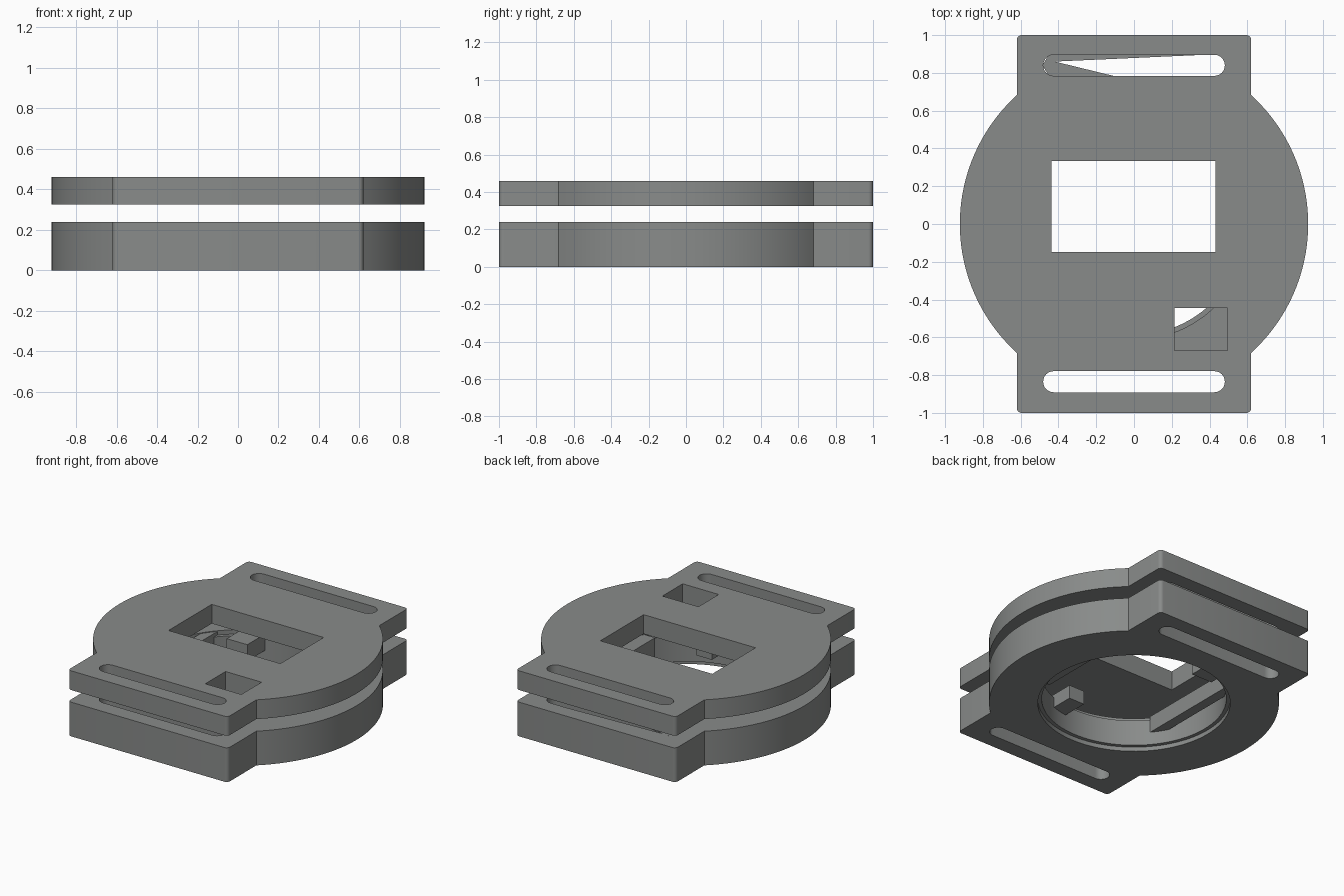
import bpy
import bmesh
from math import cos, sin, pi, asin, acos

if "Cube" in bpy.data.objects:
    bpy.data.objects.remove(bpy.data.objects["Cube"], do_unlink=True)

grey = bpy.data.materials.new("mid grey plastic")
grey.use_nodes = True
grey.diffuse_color = (0.25, 0.26, 0.255, 1)
grey.node_tree.nodes["Principled BSDF"].inputs["Base Color"].default_value = grey.diffuse_color


def arc(cx, cy, r, a, b, n):
    return [(cx + r * cos(a + (b - a) * i / n), cy + r * sin(a + (b - a) * i / n))
            for i in range(n + 1)]


def prism(name, points, z0, z1):
    """Extrude a flat outline between two heights."""
    bm = bmesh.new()
    face = bm.faces.new([bm.verts.new((x, y, z0)) for x, y in points])
    top = bmesh.ops.extrude_face_region(bm, geom=[face])["geom"]
    for v in top:
        if isinstance(v, bmesh.types.BMVert):
            v.co.z = z1
    bmesh.ops.recalc_face_normals(bm, faces=bm.faces)
    mesh = bpy.data.meshes.new(name)
    bm.to_mesh(mesh)
    bm.free()
    mesh.materials.append(grey)
    obj = bpy.data.objects.new(name, mesh)
    bpy.context.collection.objects.link(obj)
    return obj


def rect(x0, x1, y0, y1):
    return [(x0, y0), (x1, y0), (x1, y1), (x0, y1)]


def circle(r):
    return arc(0, 0, r, 0, 2 * pi, 96)[:-1]


def slot(y):
    return (arc(0.425, y, 0.056, -pi / 2, pi / 2, 12)
            + arc(-0.425, y, 0.056, pi / 2, 3 * pi / 2, 12))


def outline():
    """Disc with a rounded strap tab at the front and back."""
    r, w, c = 0.922, 0.62, 0.025
    a = acos(w / r)
    half = (arc(0, 0, r, -a, a, 40)
            + arc(w - c, 1 - c, c, 0, pi / 2, 5)
            + arc(c - w, 1 - c, c, pi / 2, pi, 5))
    return half + [(-x, -y) for x, y in half]


def clean(points):
    return [p for i, p in enumerate(points)
            if abs(p[0] - points[i - 1][0]) + abs(p[1] - points[i - 1][1]) > 1e-5]


def combine(obj, tools, mode):
    for tool in tools:
        mod = obj.modifiers.new("cut", "BOOLEAN")
        mod.operation, mod.object, mod.solver = mode, tool, "EXACT"
    bpy.context.view_layer.update()
    graph = bpy.context.evaluated_depsgraph_get()
    mesh = bpy.data.meshes.new_from_object(obj.evaluated_get(graph))
    obj.modifiers.clear()
    obj.data = mesh
    for tool in tools:
        bpy.data.objects.remove(tool, do_unlink=True)


def cutter(points):
    return prism("cutter", points, -1, 2)


# Lid with window, button opening and strap slots
lid = prism("lid_plate", clean(outline()), 0.325, 0.46)
combine(lid, [cutter(p) for p in (
    rect(-0.437, 0.432, -0.147, 0.333), rect(0.215, 0.495, -0.67, -0.445),
    slot(0.84), slot(-0.835))], "DIFFERENCE")

# Base ring with a narrow lip inside its bore
base = prism("base_ring", clean(outline()), 0, 0.24)
combine(base, [cutter(slot(0.84)), cutter(slot(-0.835)),
               cutter(circle(0.587)),
               prism("cutter", circle(0.612), -1, 0.03),
               prism("cutter", circle(0.612), 0.21, 1)], "DIFFERENCE")

# Board supports around the bore
supports = (
    ("left_support", rect(0.45, 0.6, -0.3, 0.12), 0.1),
    ("right_rail", rect(-0.52, -0.45, -0.38, 0.42), 0.12),
    ("front_support", rect(0.08, 0.2, -0.6, -0.4), 0.14),
    ("back_support", rect(-0.34, -0.18, 0.36, 0.56), 0.12),
)
for name, shape, low in supports:
    prism(name, shape, low, 0.235)

# Thin web over one end of the back strap slot
prism("slot_web", [(-0.42, 0.86), (0.4, 0.897), (-0.45, 0.897), (-0.485, 0.84),
                   (-0.45, 0.782), (-0.1, 0.782)], 0.23, 0.238)

# Smooth rounded walls, crisp edges
bpy.ops.object.select_all(action="DESELECT")
for obj in (lid, base):
    obj.select_set(True)
bpy.context.view_layer.objects.active = base
bpy.ops.object.shade_smooth_by_angle(angle=pi / 6)
